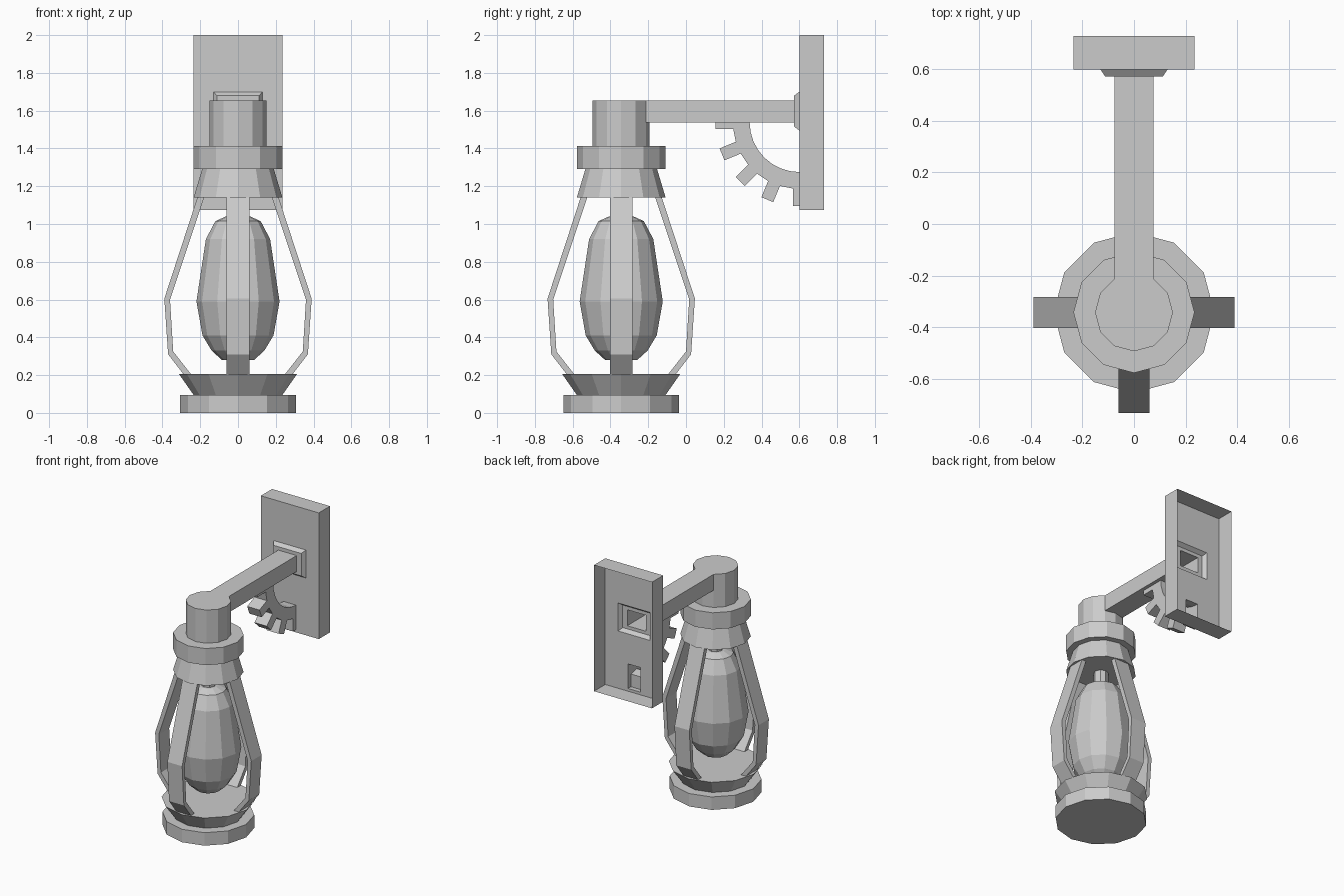
import bpy, bmesh
from math import cos, sin, pi, radians
from mathutils import Matrix

if "Cube" in bpy.data.objects:
    bpy.data.objects.remove(bpy.data.objects["Cube"])

LY = -0.343  # lantern axis
WY = 0.6     # front of the wall plate


def finish(name, bm):
    bmesh.ops.recalc_face_normals(bm, faces=bm.faces)
    me = bpy.data.meshes.new(name)
    bm.to_mesh(me)
    bm.free()
    ob = bpy.data.objects.new(name, me)
    bpy.context.collection.objects.link(ob)
    return ob


def lathe(name, profile, n=12):
    """Closed faceted turning from (radius, z) points around the lantern axis."""
    bm = bmesh.new()
    rings = [[bm.verts.new((r * cos(2 * pi * i / n), LY + r * sin(2 * pi * i / n), z))
              for i in range(n)] for r, z in profile]
    for a, b in zip(rings, rings[1:]):
        for i in range(n):
            j = (i + 1) % n
            bm.faces.new((a[i], a[j], b[j], b[i]))
    bm.faces.new(rings[0][::-1])
    bm.faces.new(rings[-1])
    return finish(name, bm)


def slab(bm, pts, hw):
    """Prism from a (y, z) outline, thickness 2*hw along x."""
    l, r = [[bm.verts.new((s * hw, y, z)) for y, z in pts] for s in (-1, 1)]
    bm.faces.new(l)
    bm.faces.new(r[::-1])
    for i in range(len(pts)):
        j = (i + 1) % len(pts)
        bm.faces.new((l[i], r[i], r[j], l[j]))


# Lantern base, cap and glass
lathe("lantern_base", [(.306, 0), (.306, .095), (.235, .095), (.312, .205)])
lathe("lantern_cap", [(.235, 1.14), (.19, 1.29), (.235, 1.29), (.235, 1.412),
                      (.151, 1.412), (.151, 1.655)])
lathe("glass", [(.085, .28), (.14, .33), (.188, .41), (.22, .59),
                (.17, .92), (.12, 1.015), (.065, 1.04)])
lathe("glass_stem", [(.05, 1.03), (.05, 1.15)], 8)

# Four bent guard bars
outer = [(.19, 1.2), (.215, 1.14), (.39, .605), (.37, .31), (.285, .2)]
inner = [(.245, .2), (.343, .325), (.36, .6), (.18, 1.14), (.16, 1.2)]
for k in range(4):
    bm = bmesh.new()
    slab(bm, outer + inner, .06)
    bm.transform(Matrix.Translation((0, LY, 0)) @ Matrix.Rotation(k * pi / 2, 4, 'Z'))
    finish(f"guard_bar_{k + 1}", bm)

# Wall plate (open at the back), flange and hollow arm, lofted from rectangles
bm = bmesh.new()


def rect(hx, z0, z1, y):
    return [bm.verts.new((x, y, z)) for x, z in ((-hx, z0), (hx, z0), (hx, z1), (-hx, z1))]


def bridge(a, b, skip=()):
    for i in range(4):
        if i not in skip:
            j = (i + 1) % 4
            bm.faces.new((a[i], a[j], b[j], b[i]))


loops = [rect(*p) for p in ((.235, 1.075, 2, .73), (.235, 1.075, 2, WY),
                            (.13, 1.495, 1.7, WY), (.112, 1.515, 1.68, .573),
                            (.075, 1.538, 1.655, .573), (.075, 1.538, 1.655, -.23))]
for i, (a, b) in enumerate(zip(loops, loops[1:])):
    bridge(a, b, (0,) if i == 1 else ())
# slot in the plate behind the toothed brace
plate, flange = loops[1], loops[2]
bridge([plate[0], plate[1], flange[1], flange[0]], rect(.05, 1.095, 1.275, WY))
bm.faces.new(loops[-1])
finish("wall_plate_and_arm", bm)

# Toothed quarter-ring brace under the arm
CZ, RI, RO, RT, HW = 1.538, .263, .35, .443, .034


def polar(r, a, off=0):
    return (WY - r * cos(a) + off * sin(a), CZ - r * sin(a) - off * cos(a))


pts = []
for k in range(5):
    a = radians(22.5 * k)
    lo, hi = (0 if k == 0 else -HW), (0 if k == 4 else HW)
    pts += [polar(RO, a, lo), polar(RT, a, lo), polar(RT, a, hi), polar(RO, a, hi)]
pts = pts[1:-1] + [polar(RI, radians(90 - 11.25 * k)) for k in range(9)]
bm = bmesh.new()
slab(bm, pts, .05)
# leave the wall end open into the plate slot
ends = [f for f in bm.faces if all(abs(v.co.y - WY) < 1e-4 for v in f.verts)]
bmesh.ops.delete(bm, geom=ends, context='FACES_ONLY')
finish("toothed_brace", bm)
